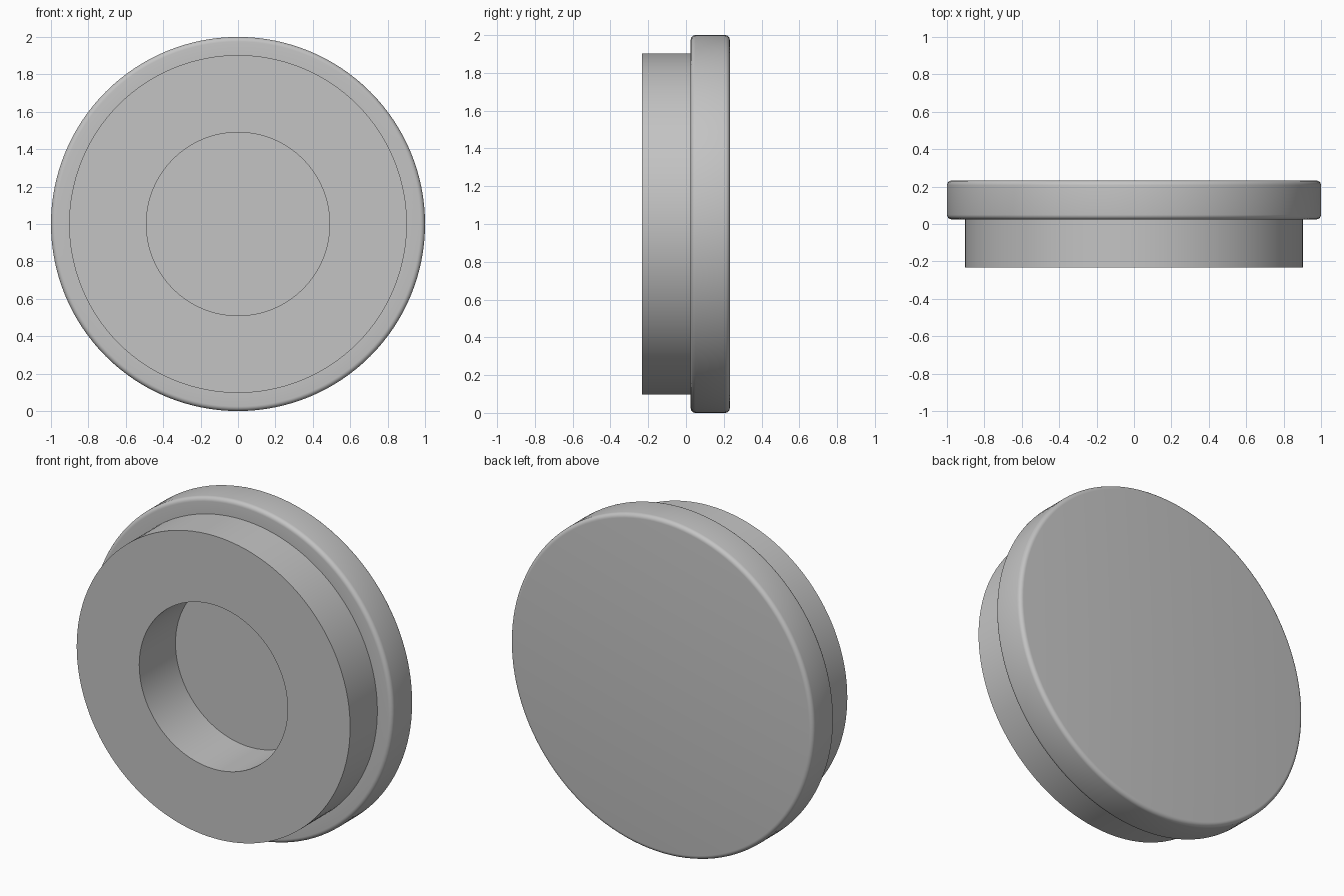
import bpy
import bmesh
import math
from mathutils import Matrix, Vector

cube = bpy.data.objects.get("Cube")
if cube:
    bpy.data.objects.remove(cube, do_unlink=True)

# Single plain grey
grey = bpy.data.materials.new("light_grey")
grey.use_nodes = True
colour = (0.55, 0.55, 0.55, 1)
grey.diffuse_color = colour
grey.node_tree.nodes["Principled BSDF"].inputs["Base Color"].default_value = colour

SEGMENTS = 128
FRONT, STEP, BACK = -0.232, 0.025, 0.232
FLOOR = 0.11
BODY_R, HOLE_R, CAP_R, FILLET = 0.903, 0.49, 1.0, 0.025


def fillet(radius, y, start):
    """Quarter-round points of a rim edge, as (radius, y)."""
    angles = [math.radians(start + 15 * i) for i in range(7)]
    return [(radius + FILLET * math.cos(a), y + FILLET * math.sin(a)) for a in angles]


def lathe(name, profile):
    """Revolve a (radius, y) profile about the front-to-back axis."""
    bm = bmesh.new()
    verts = [bm.verts.new((r, y, 0)) for r, y in profile]
    edges = [bm.edges.new(pair) for pair in zip(verts, verts[1:])]
    bmesh.ops.spin(bm, geom=verts + edges, cent=(0, 0, 0), axis=(0, 1, 0),
                   angle=math.tau, steps=SEGMENTS, use_merge=True)
    bmesh.ops.remove_doubles(bm, verts=bm.verts, dist=0.0001)
    bmesh.ops.recalc_face_normals(bm, faces=bm.faces)
    bmesh.ops.transform(bm, matrix=Matrix.Translation(Vector((0, 0, 1))), verts=bm.verts)
    mesh = bpy.data.meshes.new(name)
    bm.to_mesh(mesh)
    bm.free()
    mesh.materials.append(grey)
    obj = bpy.data.objects.new(name, mesh)
    bpy.context.collection.objects.link(obj)
    bpy.ops.object.select_all(action="DESELECT")
    obj.select_set(True)
    bpy.context.view_layer.objects.active = obj
    bpy.ops.object.shade_smooth_by_angle(angle=math.radians(30))


# One solid: recessed plug at the front, wider rounded cap at the back
rim = CAP_R - FILLET
lathe("stepped_cap",
      [(0, FLOOR), (HOLE_R, FLOOR), (HOLE_R, FRONT), (BODY_R, FRONT), (BODY_R, STEP)]
      + fillet(rim, STEP + FILLET, -90)
      + fillet(rim, BACK - FILLET, 0)
      + [(0, BACK)])
